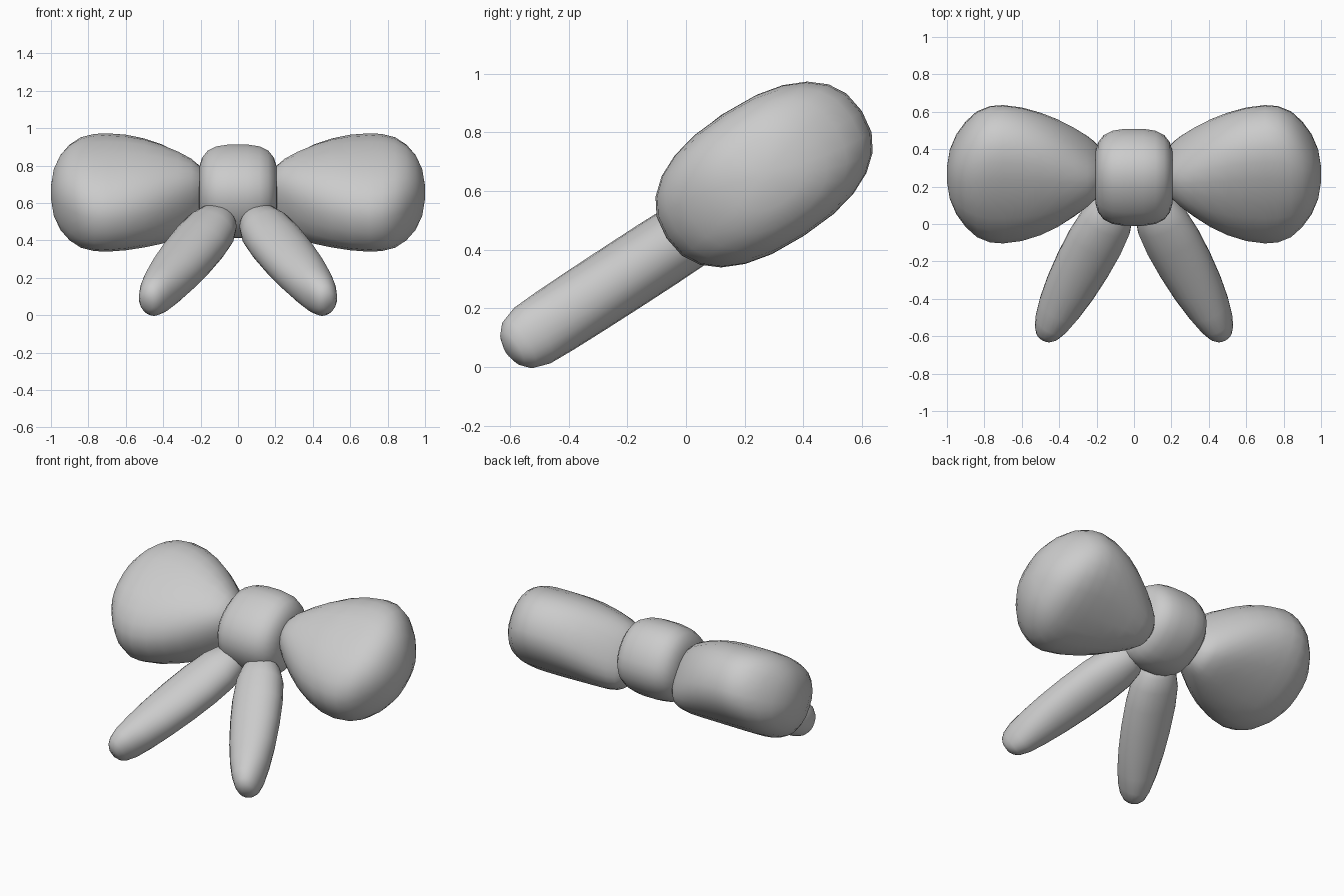
import bpy, bmesh, math

if "Cube" in bpy.data.objects:
    bpy.data.objects.remove(bpy.data.objects["Cube"])

TILT = math.radians(33)
CENTRE = (0, 0.266, 0.656)


def power(c, e):
    return math.copysign(abs(c) ** (2 / e), c)


def loft(name, start, heading, rings, exponent, sides=24, mirror=False):
    """Loft superellipse rings (distance, half width, half thickness, offset)
    along a heading in the bow's plane; the ends close to a small cap."""
    dx, dy = math.cos(heading), math.sin(heading)
    bm = bmesh.new()
    loops = []
    for t, a, b, off in rings:
        loop = []
        for i in range(sides):
            ang = 2 * math.pi * i / sides
            w = a * power(math.cos(ang), exponent)
            h = b * power(math.sin(ang), exponent) + off
            loop.append(bm.verts.new((start[0] + dx * t - dy * w,
                                      start[1] + dy * t + dx * w, h)))
        loops.append(loop)
    for p, q in zip(loops, loops[1:]):
        for i in range(sides):
            j = (i + 1) % sides
            bm.faces.new((p[i], p[j], q[j], q[i]))
    bm.faces.new(loops[0][::-1])
    bm.faces.new(loops[-1])
    bmesh.ops.recalc_face_normals(bm, faces=bm.faces)
    mesh = bpy.data.meshes.new(name)
    bm.to_mesh(mesh)
    bm.free()
    mesh.polygons.foreach_set("use_smooth", [True] * len(mesh.polygons))
    obj = bpy.data.objects.new(name, mesh)
    bpy.context.collection.objects.link(obj)
    obj.location = CENTRE
    obj.rotation_euler.x = TILT
    if mirror:
        obj.modifiers.new("mirror", 'MIRROR').use_mirror_merge = False
    return obj


# Puffed loops, pinched at the knot and flaring outward
loft("bow_loops", (0, 0), 0, [
    (0.165, 0.06, 0.09, -0.035), (0.18, 0.095, 0.145, -0.035),
    (0.21, 0.13, 0.183, -0.034), (0.25, 0.17, 0.206, -0.028),
    (0.32, 0.228, 0.224, -0.02), (0.41, 0.293, 0.236, -0.01),
    (0.50, 0.342, 0.244, -0.003), (0.60, 0.38, 0.248, 0),
    (0.70, 0.397, 0.249, 0), (0.77, 0.39, 0.248, 0),
    (0.84, 0.355, 0.242, 0), (0.90, 0.29, 0.222, 0),
    (0.95, 0.215, 0.18, 0), (0.985, 0.13, 0.115, 0),
    (1.0, 0.04, 0.03, 0)], 2.35, mirror=True)

# Central knot
loft("knot", (0, -0.01), 0, [
    (s * x, 0.258 * k, 0.235 * k, 0.015)
    for s, x, k in [(-1, .21, .3), (-1, .206, .54), (-1, .192, .72), (-1, .162, .87),
                    (-1, .115, .96), (-1, .05, 1), (1, .05, 1), (1, .115, .96),
                    (1, .162, .87), (1, .192, .72), (1, .206, .54), (1, .21, .3)]], 2.25)

# Two tails splayed down and outward
loft("tails", (0.075, -0.16), math.atan2(-0.9, 0.41), [
    (0.0, 0.03, 0.03, -0.03), (0.03, 0.075, 0.07, -0.03),
    (0.09, 0.115, 0.103, -0.03), (0.18, 0.142, 0.118, -0.03),
    (0.32, 0.152, 0.12, -0.03), (0.48, 0.149, 0.12, -0.03),
    (0.64, 0.137, 0.119, -0.03), (0.78, 0.117, 0.117, -0.03),
    (0.88, 0.094, 0.113, -0.03), (0.94, 0.072, 0.095, -0.03),
    (0.97, 0.052, 0.066, -0.03), (0.985, 0.028, 0.03, -0.03)], 2.1, mirror=True)
